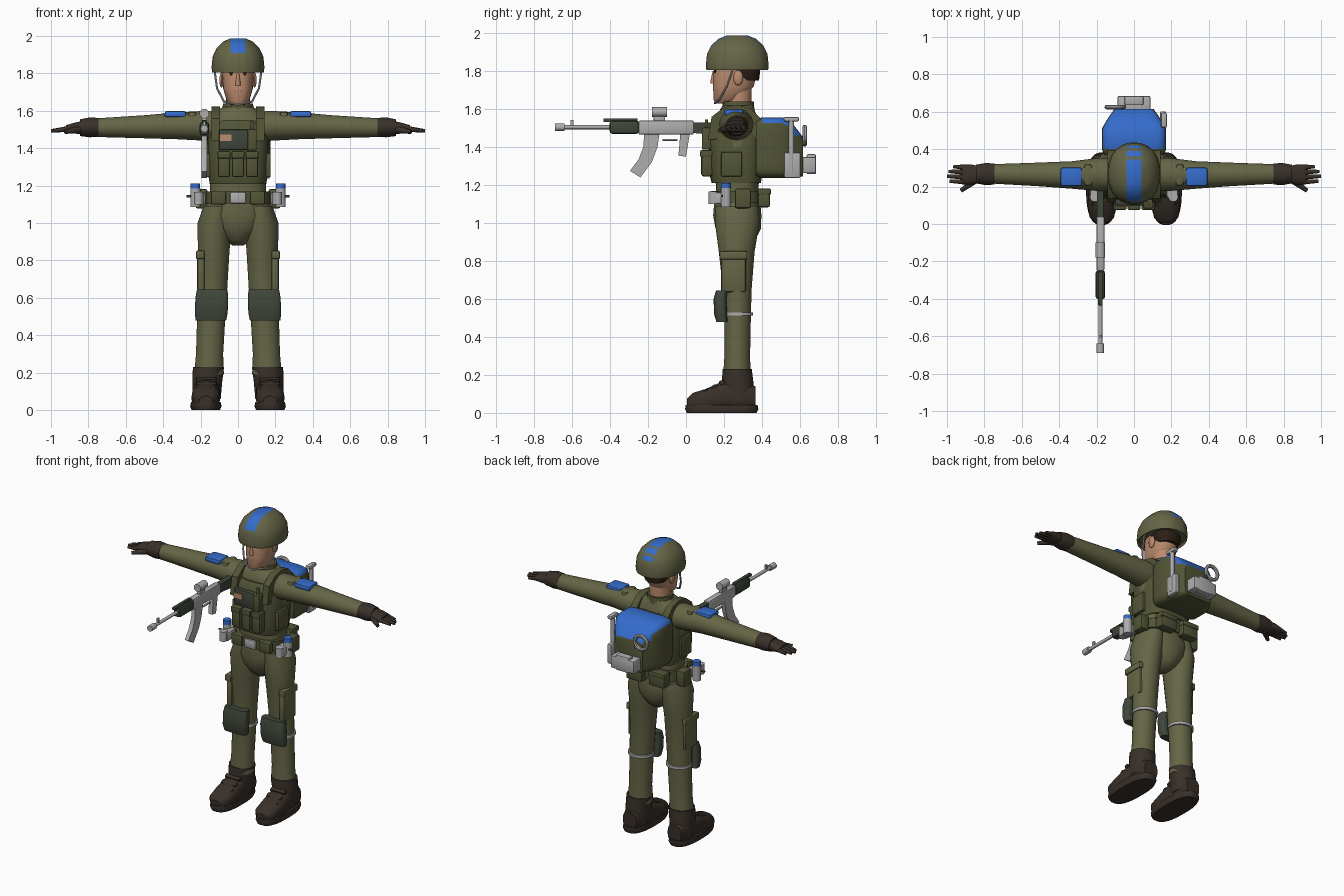
import bpy, bmesh, math
from mathutils import Vector, Matrix

start_cube = bpy.data.objects.get("Cube")
if start_cube:
    bpy.data.objects.remove(start_cube, do_unlink=True)


def material(name, *rgb):
    m = bpy.data.materials.new(name)
    m.use_nodes = True
    m.diffuse_color = (*rgb, 1)
    shader = next(n for n in m.node_tree.nodes if n.type == 'BSDF_PRINCIPLED')
    shader.inputs["Base Color"].default_value = (*rgb, 1)
    return m


olive = material("olive cloth", .13, .13, .062)
vest = material("dark olive webbing", .085, .09, .037)
green = material("slate green", .05, .062, .043)
blue = material("signal blue", .035, .15, .6)
grey = material("light grey metal", .42, .42, .42)
brown = material("dark brown leather", .04, .029, .022)
skin = material("skin", .5, .26, .155)
dark = material("dark hair", .025, .013, .008)
made = []


def finish(name, bm, mat):
    bmesh.ops.recalc_face_normals(bm, faces=bm.faces)
    mesh = bpy.data.meshes.new(name)
    bm.to_mesh(mesh)
    bm.free()
    mesh.materials.append(mat)
    ob = bpy.data.objects.new(name, mesh)
    bpy.context.collection.objects.link(ob)
    made.append(ob)
    return ob


def loft(name, mat, axis, stations, power=2.0, sides=28):
    """Skin superellipse rings (x, y, z, a, b) set across one axis."""
    bm, rings = bmesh.new(), []
    u, v = [i for i in range(3) if i != axis]
    for *centre, a, b in stations:
        ring = []
        for k in range(sides):
            t = math.tau * (k + .5) / sides
            c, s = math.cos(t), math.sin(t)
            p = Vector(centre)
            p[u] += a * math.copysign(abs(c) ** (2 / power), c)
            p[v] += b * math.copysign(abs(s) ** (2 / power), s)
            ring.append(bm.verts.new(p))
        rings.append(ring)
    for low, high in zip(rings, rings[1:]):
        for k in range(sides):
            j = (k + 1) % sides
            bm.faces.new((low[k], low[j], high[j], high[k]))
    bm.faces.new(rings[0])
    bm.faces.new(rings[-1])
    return finish(name, bm, mat)


def box(name, mat, centre, size, bevel=.008, tilt=0):
    bm = bmesh.new()
    bmesh.ops.create_cube(bm, size=1, matrix=Matrix.Diagonal((*size, 1)))
    if bevel:
        bmesh.ops.bevel(bm, geom=bm.edges[:], offset=bevel, segments=2, profile=.5, affect='EDGES')
    bm.transform(Matrix.Translation(centre) @ Matrix.Rotation(tilt, 4, 'X'))
    return finish(name, bm, mat)


def rod(name, mat, start, end, r, r_end=None, sides=14):
    a, b = Vector(start), Vector(end)
    bm = bmesh.new()
    turn = (b - a).to_track_quat('Z', 'Y').to_matrix().to_4x4()
    bmesh.ops.create_cone(bm, cap_ends=True, segments=sides, radius1=r, radius2=r_end or r,
                          depth=(b - a).length, matrix=Matrix.Translation((a + b) / 2) @ turn)
    return finish(name, bm, mat)


def ball(name, mat, centre, size):
    bm = bmesh.new()
    bmesh.ops.create_uvsphere(bm, u_segments=14, v_segments=9, radius=1,
                              matrix=Matrix.Translation(centre) @ Matrix.Diagonal((*size, 1)))
    return finish(name, bm, mat)


def slab(name, mat, x, width, outline):
    """Extrude a (y, z) outline across x."""
    bm = bmesh.new()
    face = bm.faces.new([bm.verts.new((x - width / 2, y, z)) for y, z in outline])
    out = bmesh.ops.extrude_face_region(bm, geom=[face])["geom"]
    bmesh.ops.translate(bm, vec=(width, 0, 0), verts=[g for g in out if isinstance(g, bmesh.types.BMVert)])
    return finish(name, bm, mat)


def tube(name, mat, points, r, cyclic=False):
    curve = bpy.data.curves.new(name, 'CURVE')
    curve.dimensions, curve.bevel_depth, curve.bevel_resolution = '3D', r, 2
    line = curve.splines.new('POLY')
    line.points.add(len(points) - 1)
    for p, co in zip(line.points, points):
        p.co = (*co, 1)
    line.use_cyclic_u = cyclic
    helper = bpy.data.objects.new(name, curve)
    bm = bmesh.new()
    bm.from_mesh(helper.to_mesh())
    bpy.data.objects.remove(helper)
    return finish(name, bm, mat)


def both(ob):
    """Keep the part on the left and add its mirror on the right."""
    part, twin = ob.name, ob.copy()
    twin.data = ob.data.copy()
    twin.data.transform(Matrix.Scale(-1, 4, (1, 0, 0)))
    twin.data.flip_normals()
    ob.name, twin.name = "left_" + part, "right_" + part
    bpy.context.collection.objects.link(twin)
    made.append(twin)


def paint(ob, mat, cuts, rule):
    """Cut along planes (axis, position) and colour the faces that fit the rule."""
    bm = bmesh.new()
    bm.from_mesh(ob.data)
    for axis, at in cuts:
        normal = Vector((axis == 0, axis == 1, axis == 2))
        bmesh.ops.bisect_plane(bm, geom=bm.verts[:] + bm.edges[:] + bm.faces[:],
                               plane_co=normal * at, plane_no=normal)
    ob.data.materials.append(mat)
    for f in bm.faces:
        f.material_index = int(rule(f.calc_center_median(), f.normal))
    bm.to_mesh(ob.data)
    bm.free()


# Head and face
loft("head", skin, 2, [(0, .2, 1.63, .035, .045), (0, .22, 1.65, .06, .075), (0, .25, 1.72, .08, .108),
                       (0, .26, 1.8, .085, .115), (0, .27, 1.9, .08, .11)], 2.3)
loft("neck", skin, 2, [(0, .275, z, .064, .07) for z in (1.56, 1.74)])
loft("hair", dark, 2, [(0, .31, 1.75, .07, .075), (0, .3, 1.79, .089, .09), (0, .3, 1.86, .089, .09)], 2.3)
loft("nose", skin, 2, [(0, .15, 1.735, .016, .02), (0, .15, 1.75, .014, .021), (0, .155, 1.8, .008, .015)])
box("mouth", dark, (0, .148, 1.705), (.04, .008, .005), 0)
both(ball("ear", skin, (.088, .275, 1.765), (.012, .026, .04)))
both(ball("eye", dark, (.037, .153, 1.802), (.01, .006, .013)))
both(box("eyebrow", dark, (.04, .153, 1.831), (.035, .01, .009), 0))

# Helmet with a painted crest
helmet = loft("helmet", olive, 2, [(0, .27, 1.82, .13, .155), (0, .27, 1.805, .138, .163), (0, .27, 1.83, .142, .166),
                                   (0, .27, 1.89, .136, .16), (0, .27, 1.935, .115, .138),
                                   (0, .27, 1.97, .08, .1), (0, .27, 1.988, .04, .055)], 2.2, 36)
gaps = (.345, .36, .39, .405)
paint(helmet, blue, [(0, .04), (0, -.04), (2, 1.91)] + [(1, y) for y in gaps],
      lambda c, n: abs(c.x) < .04 and c.z > 1.91 and not any(a < c.y < b for a, b in zip(gaps[::2], gaps[1::2])))
both(tube("chin_strap", grey, [(.126, .25, 1.82), (.112, .215, 1.72), (.075, .175, 1.65), (0, .152, 1.632)], .006))

# Torso, collar and hips
loft("shirt", olive, 2, [(0, .27, 1.06, .16, .115), (0, .27, 1.18, .15, .112), (0, .27, 1.3, .157, .12),
                         (0, .27, 1.47, .165, .12), (0, .27, 1.56, .15, .105), (0, .27, 1.6, .115, .09),
                         (0, .275, 1.62, .08, .08)], 2.5)
loft("collar", vest, 2, [(0, .275, 1.56, .095, .09), (0, .275, 1.61, .085, .085), (0, .275, 1.64, .08, .083)])
loft("hips", olive, 2, [(0, .27, 1.13, .16, .12), (0, .27, 1.04, .185, .128), (0, .275, .97, .14, .12),
                        (0, .275, .91, .075, .09), (0, .275, .88, .03, .05)])

# Arms and gloves
both(loft("sleeve", olive, 0, [(.08, .265, 1.51, .085, .085), (.18, .265, 1.52, .09, .08), (.33, .262, 1.52, .074, .072),
                               (.5, .265, 1.515, .064, .062), (.76, .268, 1.51, .052, .05)]))
both(box("shoulder_band", olive, (.245, .262, 1.54), (.05, .12, .115), .02))
both(box("shoulder_patch", blue, (.335, .252, 1.582), (.115, .1, .034), .012))
both(loft("glove_cuff", brown, 0, [(.745, .267, 1.512, .056, .05), (.79, .267, 1.512, .06, .054),
                                   (.845, .267, 1.51, .05, .045)]))
both(loft("palm", brown, 0, [(.83, .267, 1.51, .042, .036), (.87, .265, 1.508, .054, .03),
                             (.92, .265, 1.503, .052, .02)], 2.5))
for i, tip in enumerate((.965, .99, 1, .985)):
    y = .303 - i * .026
    both(rod("finger_%d" % i, brown, (.9, y, 1.505), (tip, y + .004, 1.493), .015, .009))
both(rod("thumb", brown, (.85, .235, 1.5), (.925, .178, 1.488), .021, .011))

# Legs with pockets and knee pads
both(loft("trouser_leg", olive, 2, [(.11, .27, 1.09, .075, .115), (.125, .27, 1.0, .092, .118), (.13, .267, .85, .085, .095),
                                    (.137, .27, .65, .08, .076), (.143, .272, .5, .076, .07),
                                    (.152, .27, .3, .073, .068), (.155, .268, .19, .08, .073)]))
both(box("cargo_pocket", olive, (.198, .25, .735), (.04, .13, .2), .012))
both(box("pocket_flap", olive, (.202, .25, .83), (.046, .145, .045)))
both(loft("knee_pad", green, 2, [(.145, .19, .48, .082, .03), (.143, .182, .52, .088, .034),
                                 (.14, .18, .6, .088, .035), (.138, .188, .645, .082, .03)], 4))
both(loft("knee_strap", grey, 2, [(.142, .277, z, .083, .077) for z in (.512, .53)]))

# Boots
both(loft("boot_sole", brown, 2, [(.172, .188, 0, .076, .185), (.172, .188, .02, .084, .194),
                                  (.172, .188, .042, .08, .19)], 2.6))
both(loft("boot_foot", brown, 1, [(.172, .005, .05, .035, .025), (.172, .035, .06, .066, .045), (.172, .1, .065, .076, .06),
                                  (.17, .18, .085, .074, .075), (.168, .3, .09, .072, .08),
                                  (.168, .365, .08, .05, .06)], 2.6))
both(loft("boot_shaft", brown, 2, [(.168, .275, .06, .076, .085), (.164, .272, .15, .08, .085),
                                   (.158, .27, .23, .084, .077)]))
for i, (y, z) in enumerate(((.11, .112), (.15, .135), (.19, .16))):
    both(box("boot_strap_%d" % i, brown, (.17, y, z), (.11, .03, .025), .008, .5))

# Vest, shoulder straps and chest pouches
loft("vest_body", vest, 2, [(0, .265, 1.21, .152, .13), (0, .262, 1.26, .16, .14), (0, .262, 1.45, .162, .145),
                            (0, .265, 1.52, .14, .135), (0, .265, 1.55, .12, .115)], 3)
both(slab("shoulder_strap", vest, .118, .045, [(.115, 1.44), (.135, 1.56), (.2, 1.61), (.27, 1.622), (.34, 1.605),
                                               (.395, 1.55), (.41, 1.44), (.37, 1.44), (.27, 1.56), (.16, 1.44)]))
box("chest_panel", green, (-.01, .117, 1.445), (.185, .035, .11))
box("name_patch", skin, (-.067, .0975, 1.457), (.062, .007, .034), 0)
box("radio_pouch", vest, (.075, .108, 1.445), (.05, .05, .115))
rod("radio_knob", vest, (.075, .108, 1.49), (.075, .108, 1.545), .009)
for i in (-1, 0, 1):
    box("magazine_pouch", vest, (i * .075, .11, 1.31), (.066, .06, .13), .014)
    box("pouch_flap", vest, (i * .075, .108, 1.365), (.07, .066, .04))
both(box("side_pouch", vest, (.16, .24, 1.31), (.03, .11, .13)))

# Belt and equipment
loft("belt", vest, 2, [(0, .27, z, .172, .135) for z in (1.105, 1.17)], 2.4)
box("buckle", grey, (0, .135, 1.135), (.085, .02, .06))
both(box("front_belt_pouch", vest, (.105, .15, 1.135), (.08, .04, .07)))
both(box("hip_pouch", vest, (.195, .3, 1.13), (.065, .085, .105), .012))
both(box("rear_pouch", vest, (.085, .41, 1.13), (.12, .065, .095), .012))
both(box("rear_pouch_flap", vest, (.085, .412, 1.165), (.126, .07, .035)))
both(box("canister_holder", grey, (.205, .185, 1.13), (.06, .09, .06)))
both(rod("canister", grey, (.228, .21, 1.085), (.228, .21, 1.185), .027))
both(rod("canister_cap", blue, (.228, .21, 1.185), (.228, .21, 1.212), .026))
both(rod("small_canister", grey, (.21, .145, 1.1), (.21, .145, 1.165), .026))
both(rod("canister_pin", green, (.25, .19, 1.143), (.275, .19, 1.143), .006))

# Backpack and the gear on it
pack = loft("backpack", vest, 1, [(0, .37, 1.395, .16, .15), (0, .4, 1.397, .172, .16), (0, .51, 1.397, .172, .16),
                                  (0, .565, 1.38, .14, .14), (0, .615, 1.35, .105, .105)], 7, 32)
paint(pack, blue, [(2, 1.46)], lambda c, n: c.z > 1.44 and n.z > .35 and c.y > .4 or c.z > 1.46 and n.y > .6 and c.y > .5)
box("pack_box", grey, (0, .63, 1.305), (.175, .11, .085))
box("pack_box_lid", grey, (0, .66, 1.31), (.1, .05, .105))
rod("shovel_handle", grey, (.16, .555, 1.26), (.16, .555, 1.545), .014)
box("shovel_grip", grey, (.16, .555, 1.547), (.032, .08, .025))
box("shovel_blade", grey, (.155, .56, 1.305), (.03, .085, .135))
tube("ring", grey, [(-.1 + .046 * math.cos(i * math.tau / 20), .625, 1.46 + .046 * math.sin(i * math.tau / 20))
                    for i in range(20)], .012, True)
rod("ring_peg", vest, (-.06, .57, 1.42), (-.06, .63, 1.42), .012)

# Rifle
side = -.18
rod("barrel", grey, (side, -.65, 1.505), (side, -.2, 1.505), .011)
rod("muzzle", grey, (side, -.69, 1.505), (side, -.64, 1.505), .02)
box("front_sight", grey, (side, -.6, 1.52), (.012, .015, .045), 0)
box("handguard", green, (side, -.325, 1.505), (.05, .155, .07), .014)
box("gas_tube", green, (side, -.345, 1.541), (.024, .18, .02), .005)
box("receiver", grey, (side, -.105, 1.503), (.042, .29, .075))
box("scope_mount", grey, (side, -.14, 1.55), (.025, .06, .03), .004)
rod("scope", grey, (side, -.18, 1.585), (side, -.1, 1.585), .026)
slab("magazine", grey, side, .028, [(-.14, 1.47), (-.15, 1.4), (-.18, 1.32), (-.24, 1.24), (-.295, 1.275),
                                    (-.25, 1.335), (-.225, 1.4), (-.22, 1.47)])
slab("grip", grey, side, .03, [(.02, 1.47), (0, 1.35), (-.04, 1.355), (-.03, 1.47)])
box("trigger_guard", grey, (side, -.085, 1.438), (.014, .08, .01), .003)
slab("stock", green, side, .036, [(.03, 1.53), (.22, 1.53), (.22, 1.44), (.14, 1.465), (.03, 1.475)])

# Smooth shading with crisp edges
bpy.ops.object.select_all(action='DESELECT')
for ob in made:
    ob.select_set(True)
bpy.context.view_layer.objects.active = made[0]
bpy.ops.object.shade_smooth_by_angle(angle=math.radians(40))
